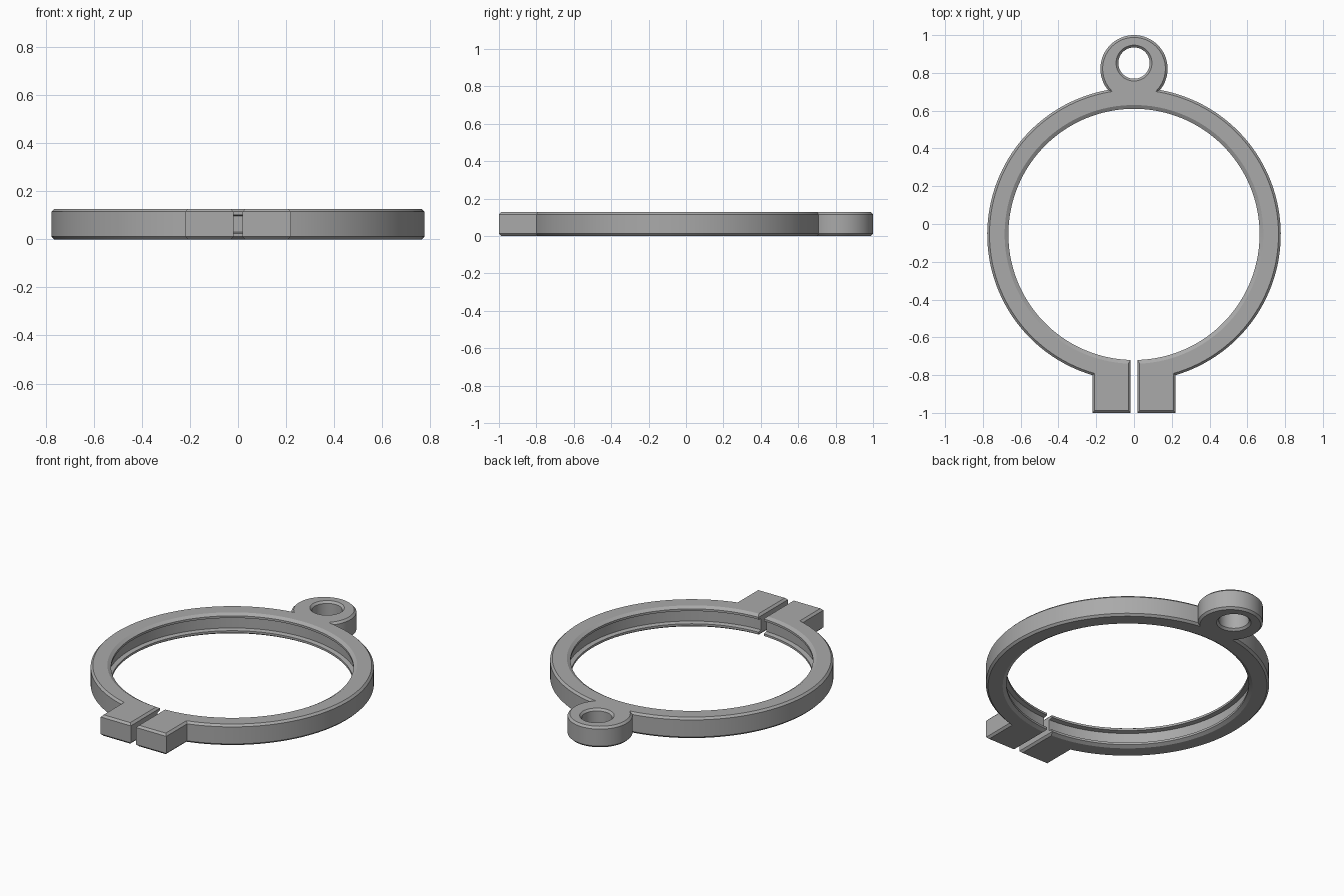
import bpy, bmesh
from math import sin, cos, pi, atan2, sqrt

cube = bpy.data.objects.get("Cube")
if cube:
    bpy.data.objects.remove(cube, do_unlink=True)

HEIGHT = 0.127
RING_Y, RING_R = -0.055, 0.777
LUG_Y, LUG_R = 0.822, 0.178
HOLE_Y, HOLE_R = 0.852, 0.083
TAB_X, SLIT_X = 0.22, 0.018
CHAMFER = 0.012


def arc(cy, r, a0, a1, n):
    return [(r * cos(a0 + (a1 - a0) * i / n), cy + r * sin(a0 + (a1 - a0) * i / n))
            for i in range(n + 1)]


def outline(inset, bore):
    """Closed clamp outline, shrunk by inset, with the given bore radius."""
    R, r, b, s = RING_R - inset, LUG_R - inset, TAB_X - inset, SLIT_X + inset
    # where the ring meets the lug
    gap = LUG_Y - RING_Y
    up = (gap * gap + R * R - r * r) / (2 * gap)
    side = sqrt(R * R - up * up)
    tab_angle = atan2(-sqrt(R * R - b * b), b)
    half = [(s, inset - 1), (b, inset - 1)]
    half += arc(RING_Y, R, tab_angle, atan2(up, side), 60)
    half += arc(LUG_Y, r, atan2(RING_Y + up - LUG_Y, side), pi / 2, 24)[1:]
    mirrored = [(-x, y) for x, y in reversed(half[:-1])]
    # bore runs from the left side of the slit round the back to the right
    start = atan2(-sqrt(bore * bore - s * s), s)
    inner = arc(RING_Y, bore, pi - start, start, 128)
    return half + mirrored + inner


def add_loop(bm, points, z):
    verts = [bm.verts.new((x, y, z)) for x, y in points]
    return verts


def bridge(bm, low, high):
    n = len(low)
    for i in range(n):
        j = (i + 1) % n
        bm.faces.new((low[i], low[j], high[j], high[i]))


# Section levels: height, edge inset, bore radius (chamfer, lip, groove)
lower = [(0, CHAMFER, 0.685), (CHAMFER, 0, 0.665), (0.025, 0, 0.665), (0.03, 0, 0.69)]
levels = lower + [(HEIGHT - z, d, r) for z, d, r in reversed(lower)]

bm = bmesh.new()
body = [add_loop(bm, outline(d, r), z) for z, d, r in levels]
hole = [add_loop(bm, arc(HOLE_Y, HOLE_R + d, 2 * pi, 0, 48)[:-1], z)
        for z, d, r in levels if r != 0.69]
for loops in (body, hole):
    for low, high in zip(loops, loops[1:]):
        bridge(bm, low, high)

# Flat top and bottom around the lug hole
for k in (0, -1):
    ends = set(body[k]) | set(hole[k])
    edges = [e for e in bm.edges if e.verts[0] in ends and e.verts[1] in ends]
    bmesh.ops.triangle_fill(bm, edges=edges, use_beauty=True)
bmesh.ops.recalc_face_normals(bm, faces=bm.faces)

mesh = bpy.data.meshes.new("clamp_ring")
bm.to_mesh(mesh)
bm.free()
clamp = bpy.data.objects.new("clamp_ring", mesh)
bpy.context.collection.objects.link(clamp)

grey = bpy.data.materials.new("plain grey")
grey.use_nodes = True
colour = (0.4, 0.4, 0.4, 1)
grey.diffuse_color = colour
grey.node_tree.nodes["Principled BSDF"].inputs["Base Color"].default_value = colour
mesh.materials.append(grey)

bpy.ops.object.select_all(action='DESELECT')
clamp.select_set(True)
bpy.context.view_layer.objects.active = clamp
bpy.ops.object.shade_smooth_by_angle(angle=pi / 6)
